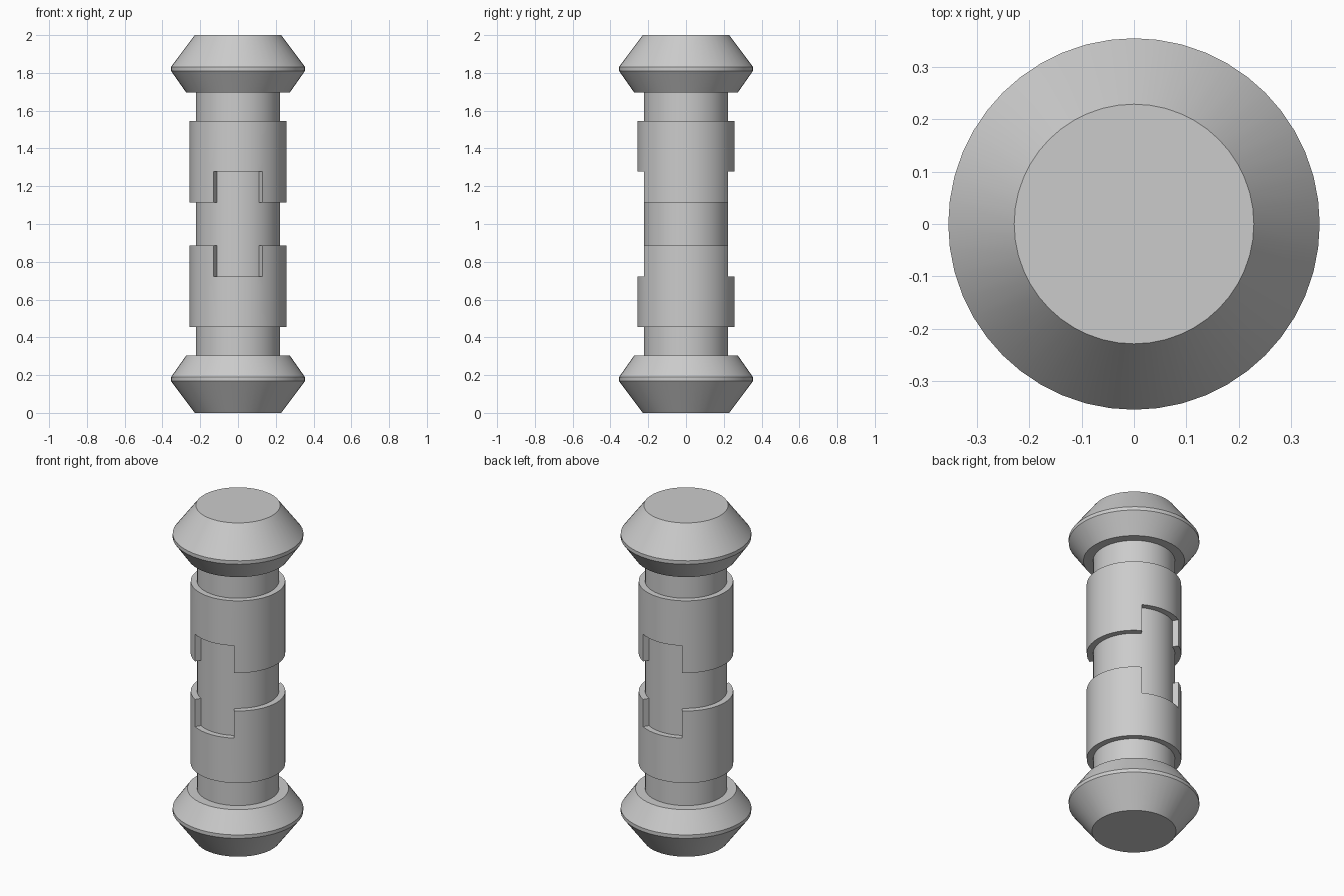
import bpy, bmesh, math

if "Cube" in bpy.data.objects:
    bpy.data.objects.remove(bpy.data.objects["Cube"])

SEG = 48           # sides of every round part
CORE_R = 0.2225
SLEEVE_R = 0.257
INNER_R = 0.215    # sleeve bore, slightly inside the core


def finish(bm, name):
    bmesh.ops.recalc_face_normals(bm, faces=bm.faces)
    mesh = bpy.data.meshes.new(name)
    bm.to_mesh(mesh)
    bm.free()
    obj = bpy.data.objects.new(name, mesh)
    bpy.context.collection.objects.link(obj)
    bpy.ops.object.select_all(action='DESELECT')
    obj.select_set(True)
    bpy.context.view_layer.objects.active = obj
    bpy.ops.object.shade_smooth_by_angle(angle=math.radians(30))
    return obj


def rings(bm, profile):
    """One ring of vertices per (radius, z) point."""
    step = 2 * math.pi / SEG
    return [[bm.verts.new((r * math.cos(i * step), r * math.sin(i * step), z))
             for i in range(SEG)] for r, z in profile]


def lathe(name, profile):
    bm = bmesh.new()
    rows = rings(bm, profile)
    for a, b in zip(rows, rows[1:]):
        for i in range(SEG):
            j = (i + 1) % SEG
            bm.faces.new((a[i], a[j], b[j], b[i]))
    bm.faces.new(rows[0])
    bm.faces.new(rows[-1])
    return finish(bm, name)


def sleeve(name, side):
    """Collar with a 60 degree notch at front and back of its inner end."""
    bm = bmesh.new()
    rows = rings(bm, [(SLEEVE_R, 1 + side * h) for h in (0.114, 0.277, 0.546)])
    for k, (a, b) in enumerate(zip(rows, rows[1:])):
        for i in range(SEG):
            j = (i + 1) % SEG
            angle = (i + 0.5) * 2 * math.pi / SEG
            if k == 0 and abs(math.sin(angle)) > math.cos(math.radians(30)):
                continue
            bm.faces.new((a[i], a[j], b[j], b[i]))
    # drop the notch's unused vertices, then thicken towards the axis
    loose = [v for v in bm.verts if not v.link_faces]
    bmesh.ops.delete(bm, geom=loose, context='VERTS')
    out = bmesh.ops.extrude_face_region(bm, geom=list(bm.faces),
                                        use_keep_orig=True)
    for v in out['geom']:
        if isinstance(v, bmesh.types.BMVert):
            v.co.x *= INNER_R / SLEEVE_R
            v.co.y *= INNER_R / SLEEVE_R
    return finish(bm, name)


# Central shaft
lathe("shaft", [(CORE_R, 0.303), (CORE_R, 1.697)])

# End caps and notched sleeves, mirrored about the middle
CAP = [(0.275, 0.697), (0.355, 0.811), (0.355, 0.832), (0.229, 1.0)]
for label, side in (("upper", 1), ("lower", -1)):
    lathe(label + "_cap", [(r, 1 + side * h) for r, h in CAP])
    sleeve(label + "_sleeve", side)
